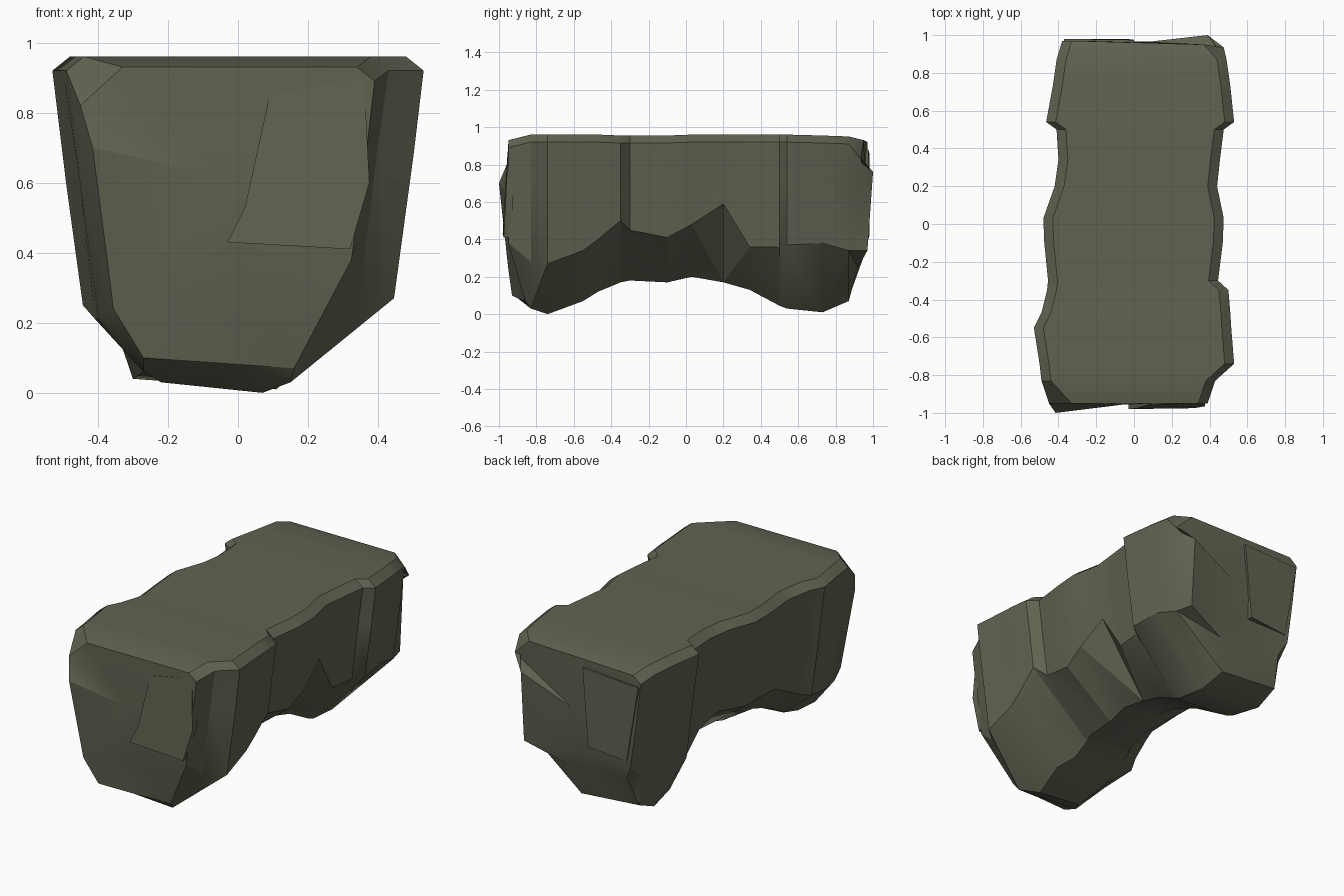
import bpy, bmesh, math
from mathutils import Vector

if "Cube" in bpy.data.objects:
    bpy.data.objects.remove(bpy.data.objects["Cube"])

stone = bpy.data.materials.new("olive grey stone")
stone.diffuse_color = (0.122, 0.123, 0.083, 1)
stone.use_nodes = True
stone.node_tree.nodes["Principled BSDF"].inputs["Base Color"].default_value = stone.diffuse_color


def finish(bm, name, angle):
    bmesh.ops.recalc_face_normals(bm, faces=bm.faces)
    me = bpy.data.meshes.new(name)
    bm.to_mesh(me)
    bm.free()
    me.materials.append(stone)
    ob = bpy.data.objects.new(name, me)
    bpy.context.collection.objects.link(ob)
    bpy.ops.object.select_all(action='DESELECT')
    ob.select_set(True)
    bpy.context.view_layer.objects.active = ob
    bpy.ops.object.shade_smooth_by_angle(angle=math.radians(angle))
    return ob


# Sections along y: y, left x, right x, top z, left kink z, right kink z,
# bottom left x, bottom right x, bottom z
SECTIONS = [
    (-.95, -.44, .39, .93, .24, .38, -.27, .16, .07),
    (-.83, -.49, .43, .96, .22, .28, -.27, .15, .03),
    (-.74, -.50, .53, .96, .21, .27, -.22, .07, .00),
    (-.55, -.53, .515, .96, .25, .34, -.26, .10, .07),
    (-.47, -.49, .51, .96, .28, .40, -.26, .04, .12),
    (-.35, -.46, .50, .955, .34, .50, -.25, .05, .17),
    (-.30, -.455, .445, .955, .37, .45, -.23, .07, .18),
    (-.10, -.475, .47, .955, .40, .41, -.17, .09, .17),
    (.03, -.48, .475, .96, .40, .48, -.13, .10, .20),
    (.20, -.42, .44, .96, .42, .59, -.12, .10, .17),
    (.34, -.40, .455, .96, .36, .36, -.18, .10, .13),
    (.50, -.41, .475, .96, .29, .36, -.26, .12, .045),
    (.54, -.465, .53, .96, .28, .37, -.27, .12, .03),
    (.73, -.43, .51, .955, .27, .38, -.30, .11, .01),
    (.87, -.41, .49, .95, .28, .34, -.30, .08, .07),
    (.97, -.38, .46, .92, .36, .34, -.27, .14, .25),
]


def ring(i, s):
    y, xl, xr, zt, kl, kr, bl, br, zb = s
    zs = zt - .04
    inset = lambda z: .13 * (zs - z)
    j = .02 * (-1) ** i          # alternate facets
    pts = [(xl + .05, zt), (xl, zs), (xl + inset(.62), .62 + j), (xl + inset(kl), kl),
           (bl, zb + .03), (bl * .5 + br * .5, zb + .015), (br, zb),
           (xr - inset(kr), kr), (xr - inset(.7), .7 - j), (xr, zs), (xr - .05, zt)]
    out = [Vector((x, y, z)) for x, z in pts]
    if i == 0:                   # front end: pulled-out left corner, receding base
        out[0] = Vector((xl + .11, y, zt))
        out[1] = Vector((xl - .01, -.95, .82))
        out[2] = Vector((-.415, -1, .70))
        for k, d in ((4, .02), (5, .05), (6, .09)):
            out[k].y += d
    if i == len(SECTIONS) - 1:   # back end: pulled-out right corner, receding base
        out[10] = Vector((.37, .95, .93))
        out[9] = Vector((.475, .935, .83))
        out[8] = Vector((.39, 1, .76))
        for k, d in ((4, .03), (5, .06), (6, .05)):
            out[k].y -= d
    return out


# Main rock body with two hanging lobes
bm = bmesh.new()
rings = [[bm.verts.new(p) for p in ring(i, s)] for i, s in enumerate(SECTIONS)]
n = len(rings[0])
for i, (a, b) in enumerate(zip(rings, rings[1:])):
    for k in range(n):
        m = (k + 1) % n
        if (i + k) % 2:
            bm.faces.new((a[k], a[m], b[m]))
            bm.faces.new((a[k], b[m], b[k]))
        else:
            bm.faces.new((a[k], a[m], b[k]))
            bm.faces.new((a[m], b[m], b[k]))
# End faces: facets around an upper point and a scooped lower point
for r, hi, lo in ((rings[0], (-.05, -.955, .62), (0, -.92, .32)),
                  (rings[-1], (.08, .965, .62), (.05, .925, .34))):
    u, w = bm.verts.new(hi), bm.verts.new(lo)
    for k in range(n):
        bm.faces.new((r[k], r[(k + 1) % n], w if 3 <= k < 7 else u))
    bm.faces.new((r[3], w, u))
    bm.faces.new((r[7], u, w))
finish(bm, "rock_body", 30)


# Thin broken slabs standing proud of the end faces
def slab(name, pts, depth):
    bm = bmesh.new()
    front = [bm.verts.new(p) for p in pts]
    back = [bm.verts.new(Vector(p) + Vector((0, depth, 0))) for p in pts]
    bm.faces.new(front)
    for k in range(len(pts)):
        m = (k + 1) % len(pts)
        bm.faces.new((front[k], front[m], back[m], back[k]))
    return finish(bm, name, 25)


slab("front_slab", [(.09, -.955, .85), (.36, -.95, .90), (.375, -.965, .60),
                    (.32, -.975, .41), (-.03, -.98, .43), (.02, -.975, .53)], .04)
slab("back_slab", [(-.37, .98, .86), (0, .975, .88), (-.04, .98, .42),
                   (-.29, .975, .40)], -.03)
